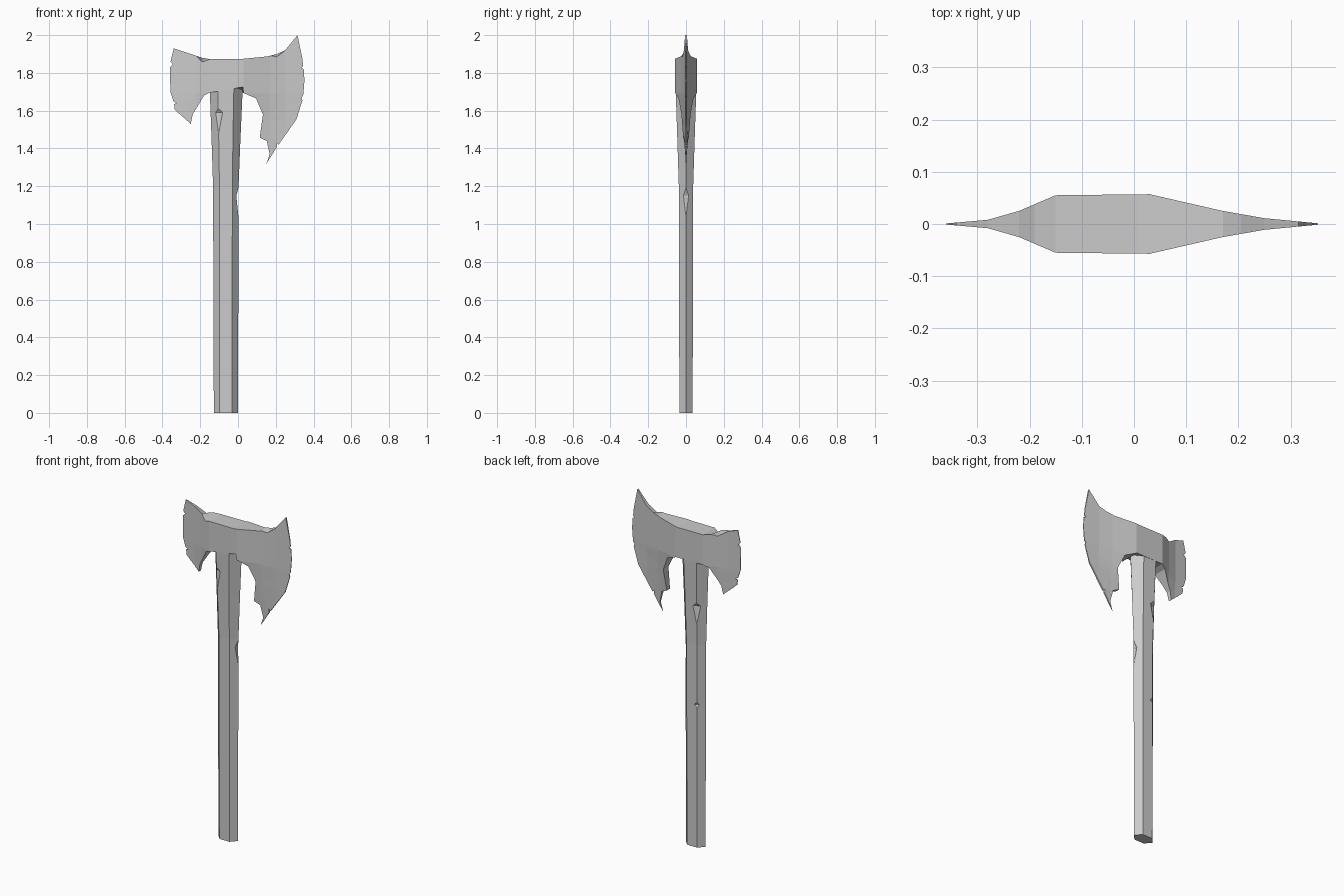
import bpy, bmesh
from math import cos, sin, radians
from mathutils import Vector

cube = bpy.data.objects.get("Cube")
if cube:
    bpy.data.objects.remove(cube, do_unlink=True)

grey = bpy.data.materials.new("plain_grey")
grey.use_nodes = True
colour = (0.6, 0.6, 0.6, 1)
grey.diffuse_color = colour
grey.node_tree.nodes["Principled BSDF"].inputs["Base Color"].default_value = colour


def finish(bm, name):
    bmesh.ops.recalc_face_normals(bm, faces=bm.faces)
    mesh = bpy.data.meshes.new(name)
    bm.to_mesh(mesh)
    bm.free()
    mesh.materials.append(grey)
    obj = bpy.data.objects.new(name, mesh)
    bpy.context.collection.objects.link(obj)
    return obj


def chip(target, edge, angle, depth, up, down):
    """Shave a shallow diamond off a long edge, facing outward at the angle."""
    out = Vector((cos(radians(angle)), sin(radians(angle)), 0))
    across = Vector((-out.y, out.x, 0))
    centre = Vector(edge) + out * depth
    bm = bmesh.new()
    top = bm.verts.new(centre + Vector((0, 0, 2 * up)))
    bottom = bm.verts.new(centre - Vector((0, 0, 2 * down)))
    belt = [bm.verts.new(centre + d) for d in
            (out * 2 * depth, across * .12, out * -2 * depth, across * -.12)]
    for i in range(4):
        bm.faces.new((belt[i - 1], belt[i], top))
        bm.faces.new((belt[i], belt[i - 1], bottom))
    cutter = finish(bm, "chip_cutter")
    cutter.hide_render = True
    mod = target.modifiers.new("chip", "BOOLEAN")
    mod.operation, mod.solver, mod.object = "DIFFERENCE", "EXACT", cutter
    bpy.context.view_layer.objects.active = target
    bpy.ops.object.modifier_apply(modifier=mod.name)
    bpy.data.objects.remove(cutter, do_unlink=True)


# Handle: six-sided shaft flaring toward the head
# (height, left x, inner left x, inner right x, right x, half depth)
sections = [(0, -.128, -.097, -.032, 0, .035),
            (1.2, -.132, -.098, -.030, .003, .038),
            (1.45, -.140, -.102, -.027, .013, .046),
            (1.72, -.150, -.107, -.022, .025, .055)]
bm = bmesh.new()
rings = []
for z, a, b, c, d, h in sections:
    ring = [(a, 0), (b, -h), (c, -h), (d, 0), (c, h), (b, h)]
    rings.append([bm.verts.new((x, y, z)) for x, y in ring])
for low, high in zip(rings, rings[1:]):
    for i in range(6):
        j = (i + 1) % 6
        bm.faces.new((low[i], low[j], high[j], high[i]))
bm.faces.new(rings[0])
bm.faces.new(rings[-1])
handle = finish(bm, "handle")
chip(handle, (.002, 0, 1.15), 0, .014, .04, .11)
chip(handle, (-.101, .044, 1.43), 113, .013, .02, .13)
chip(handle, (-.097, .037, .845), 113, .008, .015, .015)
chip(handle, (-.104, -.050, 1.59), -113, .013, .02, .15)

# Axe head outline with nicked cutting edges, as (x, z)
outline = [(-.34, 1.93), (-.19, 1.88), (-.15, 1.873), (.01, 1.873), (.155, 1.887),
           (.205, 1.9), (.25, 1.92), (.315, 2), (.34, 1.88), (.345, 1.835),
           (.335, 1.825), (.348, 1.82), (.352, 1.76), (.345, 1.68), (.335, 1.67),
           (.341, 1.655), (.31, 1.555), (.215, 1.42), (.205, 1.43), (.207, 1.41),
           (.15, 1.318), (.168, 1.37), (.152, 1.44), (.115, 1.457), (.132, 1.58),
           (.095, 1.665), (.025, 1.695), (-.15, 1.695), (-.18, 1.68), (-.24, 1.58),
           (-.25, 1.53), (-.335, 1.605), (-.338, 1.635), (-.325, 1.64),
           (-.342, 1.65), (-.358, 1.70), (-.36, 1.83), (-.345, 1.845), (-.357, 1.86)]
# Half thickness along the head
stations = [(-.36, .001), (-.28, .008), (-.22, .025), (-.15, .055), (.03, .057),
            (.10, .041), (.17, .025), (.25, .011), (.355, .001)]


def half_depth(x, z):
    for (x0, t0), (x1, t1) in zip(stations, stations[1:]):
        if x <= x1:
            t = t0 + (t1 - t0) * (x - x0) / (x1 - x0)
            break
    thin = 1 - max(0, 1.69 - z) / .38
    return max(.001, t * thin)


flat = bmesh.new()
face = flat.faces.new([flat.verts.new((x, 0, z)) for x, z in outline])
face.normal_update()
bmesh.ops.triangulate(flat, faces=[face])
cuts = [((x, 0, 0), (1, 0, 0)) for x, _ in stations[1:-1]]
cuts += [((0, 0, z), (0, 0, 1)) for z in (1.69, 1.55)]
for point, normal in cuts:
    geom = flat.verts[:] + flat.edges[:] + flat.faces[:]
    bmesh.ops.bisect_plane(flat, geom=geom, plane_co=point, plane_no=normal, dist=1e-5)

# Both cheeks of the head, joined around the rim
bm = bmesh.new()
sides = []
for s in (-1, 1):
    side = {v: bm.verts.new((v.co.x, s * half_depth(v.co.x, v.co.z), v.co.z))
            for v in flat.verts}
    for f in flat.faces:
        bm.faces.new([side[v] for v in f.verts])
    sides.append(side)
for e in flat.edges:
    if e.is_boundary:
        a, b = e.verts
        bm.faces.new((sides[0][a], sides[0][b], sides[1][b], sides[1][a]))

# Dents along the rim: (side, x, z, height change)
for side, x, z, shift in [(0, -.19, 1.88, -.022), (1, -.22, 1.89, -.02),
                          (0, .205, 1.9, -.015), (0, .025, 1.695, .03)]:
    rim = [v for v in flat.verts if v.is_boundary]
    nearest = min(rim, key=lambda v: (v.co - Vector((x, 0, z))).length)
    sides[side][nearest].co.z += shift
flat.free()
finish(bm, "axe_head")
